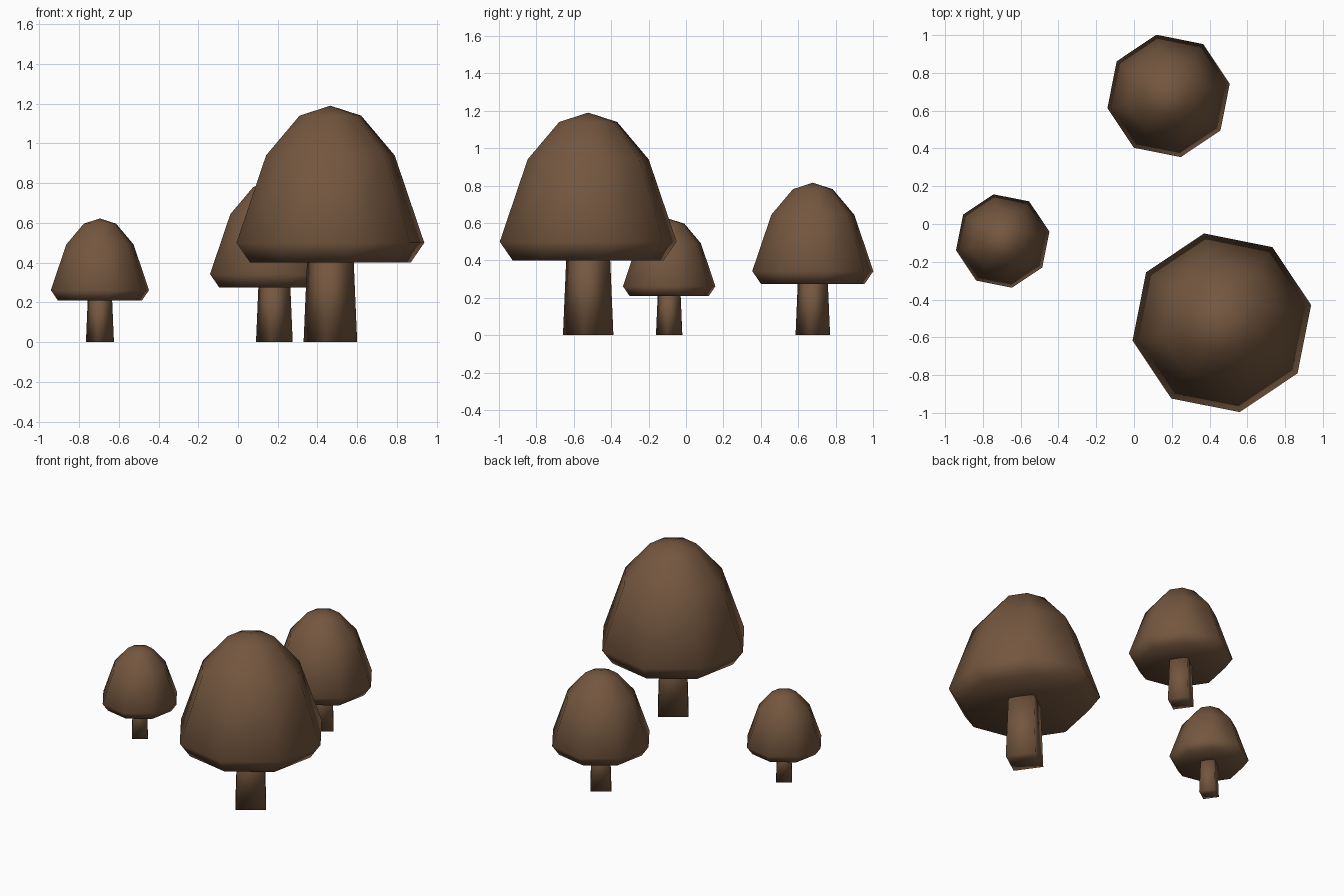
import bpy, bmesh, math

if "Cube" in bpy.data.objects:
    bpy.data.objects.remove(bpy.data.objects["Cube"])

brown = bpy.data.materials.new("earth_brown")
brown.diffuse_color = (0.175, 0.095, 0.05, 1)
brown.use_nodes = True
brown.node_tree.nodes["Principled BSDF"].inputs["Base Color"].default_value = brown.diffuse_color

# profiles as (radius, height) for the full-size mushroom
CAP = [(0, 0.44), (0.412, 0.40), (0.482, 0.50), (0.33, 0.94), (0.158, 1.14), (0, 1.19)]
STEM = [(0, 0), (0.137, 0), (0.117, 0.46), (0, 0.46)]


def revolve(name, profile, sides, turn, x, y, size):
    """Faceted solid turned around z, closed by a point at both ends."""
    bm = bmesh.new()
    rings = []
    for r, z in profile:
        n = sides if r > 0 else 1
        rings.append([bm.verts.new((r * math.cos(turn + 2 * math.pi * i / sides) * size,
                                    r * math.sin(turn + 2 * math.pi * i / sides) * size,
                                    z * size)) for i in range(n)])
    for a, b in zip(rings, rings[1:]):
        for i in range(sides):
            j = (i + 1) % sides
            if len(a) == 1:
                bm.faces.new((a[0], b[j], b[i]))
            elif len(b) == 1:
                bm.faces.new((a[i], a[j], b[0]))
            else:
                bm.faces.new((a[i], a[j], b[j], b[i]))
    bmesh.ops.recalc_face_normals(bm, faces=bm.faces)
    for f in bm.faces:
        f.smooth = True
    mesh = bpy.data.meshes.new(name)
    bm.to_mesh(mesh)
    bm.free()
    mesh.materials.append(brown)
    obj = bpy.data.objects.new(name, mesh)
    obj.location = (x, y, 0)
    bpy.context.collection.objects.link(obj)


# three mushrooms: eight-sided cap on a four-sided stem
for label, x, y, size in [("large", 0.465, -0.523, 1.0),
                          ("medium", 0.183, 0.678, 0.685),
                          ("small", -0.695, -0.09, 0.523)]:
    revolve(label + "_cap", CAP, 8, math.radians(11.25), x, y, size)
    revolve(label + "_stem", STEM, 4, math.radians(-10), x, y, size)
